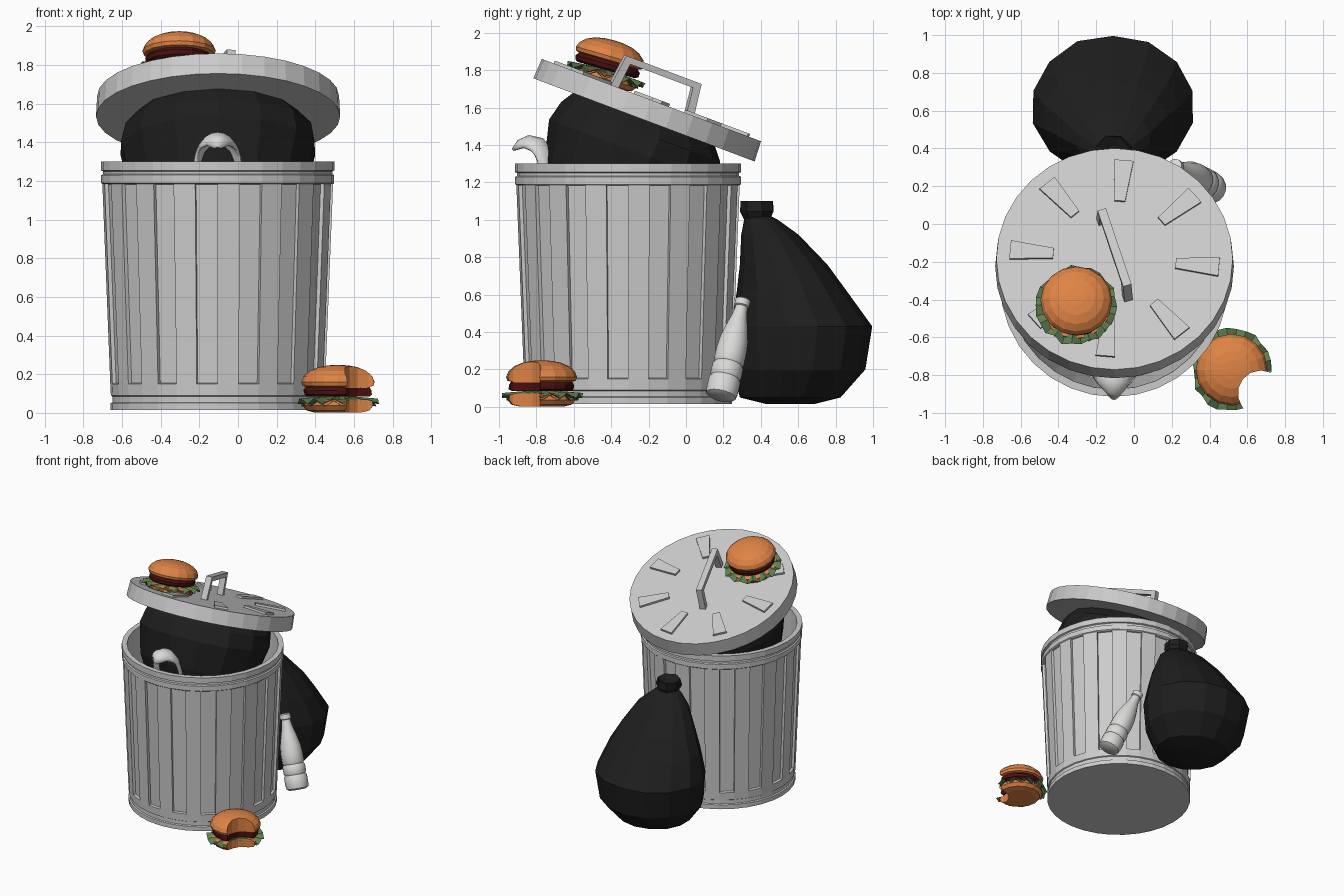
import bpy, bmesh, math, random
from mathutils import Matrix, Vector

if "Cube" in bpy.data.objects:
    bpy.data.objects.remove(bpy.data.objects["Cube"])

random.seed(4)


def mat(name, r, g, b):
    m = bpy.data.materials.new(name)
    m.diffuse_color = (r, g, b, 1)
    m.use_nodes = True
    m.node_tree.nodes["Principled BSDF"].inputs["Base Color"].default_value = m.diffuse_color
    return m


GREY = mat("galvanised grey", 0.60, 0.60, 0.60)
BLACK = mat("bag black", 0.013, 0.013, 0.013)
PALE = mat("pale grey", 0.70, 0.70, 0.69)
BUN = mat("bun orange", 0.74, 0.23, 0.06)
PATTY = mat("patty dark red", 0.065, 0.005, 0.005)
LEAF = mat("lettuce green", 0.11, 0.21, 0.08)


def finish(name, bm, material, matrix=None, smooth=None):
    bmesh.ops.recalc_face_normals(bm, faces=bm.faces[:])
    me = bpy.data.meshes.new(name)
    bm.to_mesh(me)
    bm.free()
    me.materials.append(material)
    if matrix:
        me.transform(matrix)
    ob = bpy.data.objects.new(name, me)
    bpy.context.collection.objects.link(ob)
    if smooth:
        bpy.ops.object.select_all(action='DESELECT')
        ob.select_set(True)
        bpy.context.view_layer.objects.active = ob
        bpy.ops.object.shade_smooth_by_angle(angle=math.radians(smooth))
    return ob


def loft(rings, n, jitter=0.0):
    """Stack of capped ellipses: (cx, cy, z, rx, ry). Returns bmesh and face grid."""
    bm = bmesh.new()
    rows = []
    for cx, cy, z, rx, ry in rings:
        row = []
        for k in range(n):
            a = 2 * math.pi * k / n - math.pi / 2
            s = 1 + random.uniform(-jitter, jitter)
            row.append(bm.verts.new((cx + rx * s * math.cos(a), cy + ry * s * math.sin(a), z)))
        rows.append(row)
    grid = [[bm.faces.new((a[k], a[(k + 1) % n], b[(k + 1) % n], b[k])) for k in range(n)]
            for a, b in zip(rows, rows[1:])]
    bm.faces.new(rows[0])
    bm.faces.new(rows[-1])
    return bm, grid


def lathe(profile, n, jitter=0.0):
    return loft([(0, 0, z, r, r) for r, z in profile], n, jitter)


def box(bm, corners8):
    v = [bm.verts.new(c) for c in corners8]
    for f in ((0, 1, 2, 3), (4, 5, 6, 7), (0, 1, 5, 4), (1, 2, 6, 5), (2, 3, 7, 6), (3, 0, 4, 7)):
        bm.faces.new([v[i] for i in f])


# --- can: hollow, with rims and sixteen pressed panels
bm, grid = lathe([(0.555, 0.015), (0.555, 0.05), (0.545, 0.055), (0.545, 0.085), (0.553, 0.09),
                  (0.556, 0.15), (0.597, 1.185), (0.603, 1.19), (0.603, 1.23), (0.593, 1.235),
                  (0.593, 1.25), (0.605, 1.255), (0.605, 1.30), (0.565, 1.30), (0.56, 1.19),
                  (0.515, 0.06)], 32)
bmesh.ops.recalc_face_normals(bm, faces=bm.faces[:])
bmesh.ops.inset_individual(bm, faces=[f for k, f in enumerate(grid[5]) if k % 2],
                           thickness=0.004, depth=-0.02)
finish("can_body", bm, GREY, Matrix.Translation((-0.105, -0.31, 0)))

# --- lid frame: origin at the middle of its top face
LID = Matrix.Translation((-0.103, -0.185, 1.64)) @ Matrix.Rotation(math.radians(-20.6), 4, 'X')
bm, _ = lathe([(0.632, -0.113), (0.626, 0.0)], 32)
finish("lid", bm, GREY, LID)

# --- raised wedges on the lid
bm = bmesh.new()
for k in range(8):
    rot = Matrix.Rotation(math.radians(-5 + 45 * k), 3, 'Z')
    flat = [(0.325, -0.028), (0.555, -0.052), (0.555, 0.052), (0.325, 0.028)]
    box(bm, [rot @ Vector((x, y, z)) for z in (-0.01, 0.016) for x, y in flat])
finish("lid_ribs", bm, GREY, LID)

# --- lid handle: trapezoid arch
bm = bmesh.new()
outer = [(-0.25, -0.01), (-0.225, 0.175), (0.225, 0.175), (0.25, -0.01)]
inner = [(-0.205, -0.01), (-0.188, 0.14), (0.188, 0.14), (0.205, -0.01)]
for i in range(3):
    quad = [outer[i], outer[i + 1], inner[i + 1], inner[i]]
    box(bm, [(x, y, z) for x in (-0.023, 0.023) for y, z in quad])
bmesh.ops.remove_doubles(bm, verts=bm.verts[:], dist=0.0001)
finish("lid_handle", bm, GREY, LID @ Matrix.Rotation(math.radians(17.5), 4, 'Z'))

# --- bag filling the can, pressed against the lid
bm, _ = loft([(0, 0, -0.98, 0.1, 0.1), (0, 0, -0.8, 0.30, 0.28), (0, 0, -0.52, 0.46, 0.42),
              (0, 0, -0.29, 0.515, 0.475), (0, 0.01, -0.18, 0.49, 0.455),
              (0, 0.0, -0.108, 0.42, 0.40)], 14, 0.01)
finish("bag_in_can", bm, BLACK, LID)

# --- bag leaning on the back of the can
X = -0.11
bm, _ = loft([(X, 0.56, 0.015, 0.13, 0.13), (X, 0.56, 0.05, 0.28, 0.27), (X, 0.60, 0.20, 0.40, 0.36),
              (X, 0.62, 0.43, 0.43, 0.38), (X, 0.565, 0.62, 0.37, 0.295), (X, 0.52, 0.76, 0.30, 0.235),
              (X, 0.45, 0.92, 0.20, 0.155), (X, 0.40, 1.0, 0.11, 0.09), (X, 0.385, 1.03, 0.05, 0.05)],
             14, 0.018)
finish("leaning_bag", bm, BLACK)
bm, _ = lathe([(0.055, 0.97), (0.095, 1.045), (0.09, 1.10), (0.03, 1.07)], 7, 0.1)
finish("bag_knot", bm, BLACK, Matrix.Translation((X, 0.385, 0)))

# --- bottle leaning between can and bag
base, top = Vector((0.415, 0.185, 0.05)), Vector((0.215, 0.305, 0.57))
axis = top - base
bm, _ = lathe([(0.06, 0.0), (0.082, 0.012), (0.087, 0.04), (0.087, 0.10), (0.078, 0.115), (0.085, 0.13),
               (0.085, 0.18), (0.076, 0.195), (0.083, 0.21), (0.083, 0.27), (0.078, 0.33), (0.06, 0.41),
               (0.04, 0.48), (0.033, 0.53), (0.041, 0.535), (0.041, 0.57), (0.03, 0.578)], 16)
finish("bottle", bm, PALE,
       Matrix.Translation(base) @ axis.to_track_quat('Z', 'Y').to_matrix().to_4x4(), 40)

# --- curled peel hanging over the front of the can: y, z, half width
path = [(-0.66, 1.12, 0.12), (-0.68, 1.28, 0.12), (-0.715, 1.37, 0.115), (-0.77, 1.43, 0.105),
        (-0.84, 1.445, 0.09), (-0.895, 1.42, 0.055), (-0.925, 1.375, 0.012)]
bm = bmesh.new()
rows = []
for i, (y, z, w) in enumerate(path):
    p, q = path[max(i - 1, 0)], path[min(i + 1, len(path) - 1)]
    t = Vector((0, q[0] - p[0], q[1] - p[1])).normalized()
    nrm = Vector((0, t.z, -t.y))            # convex side of the curl
    row = []
    for k in range(9):
        a = math.radians(-80 + 20 * k)
        row.append(bm.verts.new(Vector((-0.105 + w * math.sin(a), y, z)) - nrm * w * (1 - math.cos(a))))
    rows.append(row)
for a, b in zip(rows, rows[1:]):
    for k in range(8):
        bm.faces.new((a[k], a[k + 1], b[k + 1], b[k]))
peel = finish("peel", bm, PALE, None, 50)
sol = peel.modifiers.new("thickness", 'SOLIDIFY')
sol.thickness, sol.offset = 0.016, 0


# --- burgers
def lettuce(radius, z, droop):
    bm = bmesh.new()
    hi, lo = bm.verts.new((0, 0, z + 0.014)), bm.verts.new((0, 0, z - 0.008))
    n = 26
    ring = []
    for k in range(n):
        a = 2 * math.pi * k / n
        r = radius * (1 + random.uniform(-0.06, 0.06))
        ring.append(bm.verts.new((r * math.cos(a), r * math.sin(a),
                                  z - droop + (0.014 if k % 2 else -0.014))))
    for k in range(n):
        bm.faces.new((ring[k], ring[(k + 1) % n], hi))
        bm.faces.new((ring[(k + 1) % n], ring[k], lo))
    return bm


def burger(name, m, cutter=None):
    dome = [(0.15, 0.128), (0.183, 0.138), (0.19, 0.158), (0.177, 0.188), (0.145, 0.216),
            (0.10, 0.235), (0.05, 0.244), (0.012, 0.246)]
    heel = [(0.12, 0.0), (0.162, 0.01), (0.182, 0.035), (0.18, 0.06), (0.15, 0.068)]
    meat = [(0.16, 0.082), (0.174, 0.092), (0.176, 0.115), (0.165, 0.132)]
    parts = [("top_bun", lathe(dome, 16)[0], BUN), ("bottom_bun", lathe(heel, 16)[0], BUN),
             ("patty", lathe(meat, 16, 0.02)[0], PATTY),
             ("lettuce", lettuce(0.212, 0.076, 0.018), LEAF),
             ("lower_lettuce", lettuce(0.198, 0.068, 0.022), LEAF)]
    for part, bm, material in parts:
        ob = finish(name + "_" + part, bm, material, m)
        if cutter:
            b = ob.modifiers.new("bite", 'BOOLEAN')
            b.operation, b.object, b.solver = 'DIFFERENCE', cutter, 'EXACT'


burger("lid_burger", Matrix.Translation((-0.305, -0.45, 1.722)) @ Matrix.Rotation(math.radians(-16), 4, 'X'))

bm, _ = lathe([(0.122, -0.1), (0.122, 0.4)], 14)
bite = finish("bite_cutter", bm, BUN, Matrix.Translation((0.672, -0.897, 0)))
bite.hide_render = True
bite.display_type = 'WIRE'
burger("ground_burger", Matrix.Translation((0.517, -0.772, 0.002)), bite)
